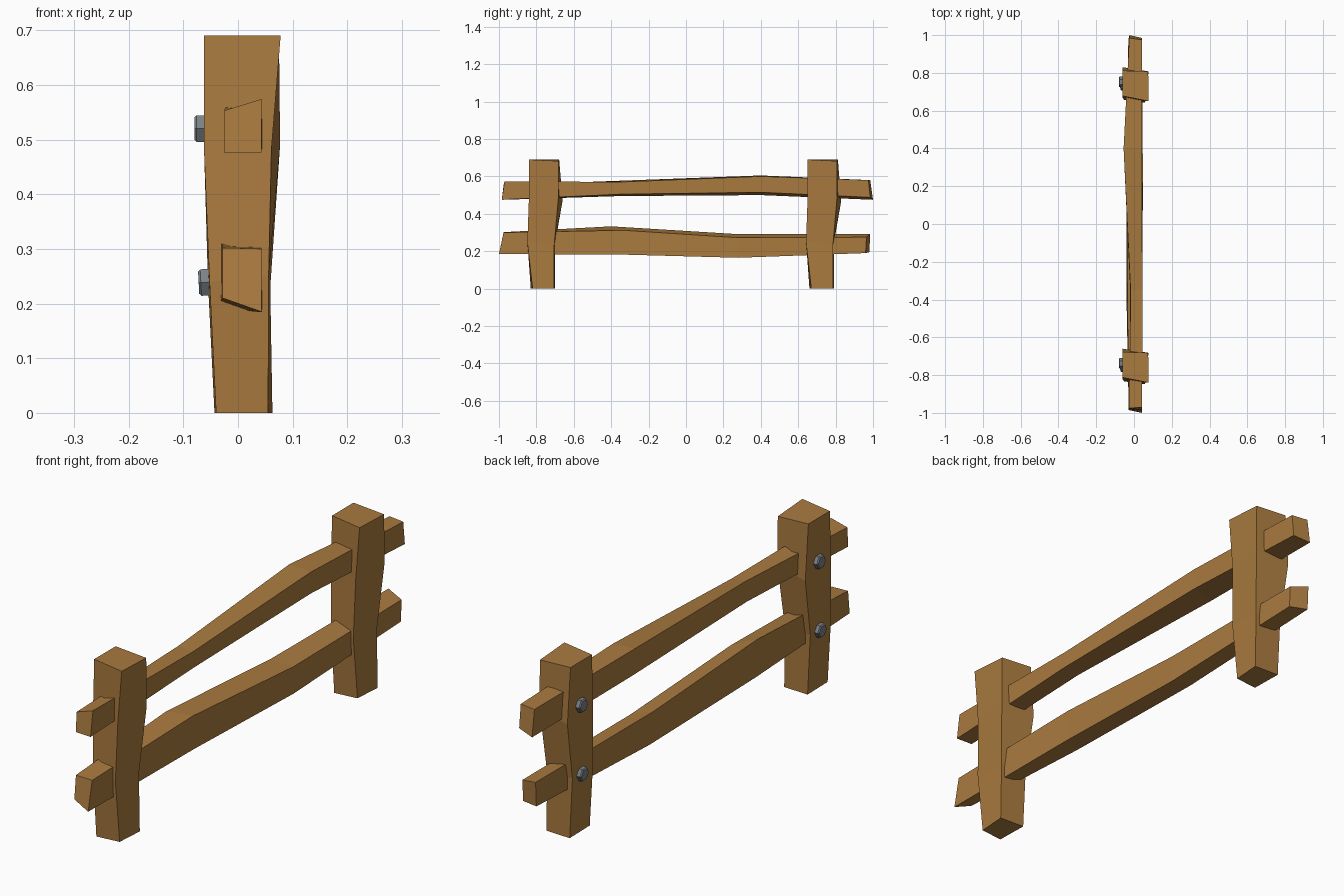
import bpy, bmesh, math
from mathutils import Matrix

if "Cube" in bpy.data.objects:
    bpy.data.objects.remove(bpy.data.objects["Cube"])


def material(name, rgb):
    m = bpy.data.materials.new(name)
    m.diffuse_color = (*rgb, 1)
    m.use_nodes = True
    m.node_tree.nodes["Principled BSDF"].inputs["Base Color"].default_value = m.diffuse_color
    return m


WOOD = material("brown wood", (0.40, 0.195, 0.05))
STEEL = material("grey steel", (0.20, 0.22, 0.24))


def finish(bm, name, mat):
    bmesh.ops.recalc_face_normals(bm, faces=bm.faces)
    me = bpy.data.meshes.new(name)
    bm.to_mesh(me)
    bm.free()
    me.materials.append(mat)
    ob = bpy.data.objects.new(name, me)
    bpy.context.collection.objects.link(ob)
    return ob


def beam(name, rings, shift=0.0):
    """Rough-hewn beam lofted through four-cornered rings."""
    bm = bmesh.new()
    loops = [[bm.verts.new((x, y + shift, z)) for x, y, z in r] for r in rings]
    for a, b in zip(loops, loops[1:]):
        for i in range(4):
            j = (i + 1) % 4
            bm.faces.new((a[i], a[j], b[j], b[i]))
    bm.faces.new(loops[0])
    bm.faces.new(loops[-1])
    return finish(bm, name, WOOD)


def bolt(name, x, y, z, tilt):
    """Hexagonal head, axis along -x, slightly chamfered."""
    bm = bmesh.new()
    bmesh.ops.create_cone(bm, cap_ends=True, segments=6, radius1=0.028,
                          radius2=0.028, depth=0.034)
    bmesh.ops.rotate(bm, verts=bm.verts, matrix=Matrix.Rotation(math.radians(30), 3, 'Z'))
    # put a corner on the y axis so the flats face up and down
    outer = [e for e in bm.edges if all(v.co.z > 0 for v in e.verts)]
    bmesh.ops.bevel(bm, geom=outer, offset=0.004, segments=1, affect='EDGES')
    rot = Matrix.Rotation(math.radians(-90 + tilt), 4, 'Y')
    top = max(v.co.y for v in bm.verts)
    if top < 0.027:
        bmesh.ops.rotate(bm, verts=bm.verts, matrix=Matrix.Rotation(math.radians(30), 3, 'Z'))
    bmesh.ops.transform(bm, verts=bm.verts, matrix=Matrix.Translation((x, y, z)) @ rot)
    return finish(bm, name, STEEL)


# Posts: the same crooked post used twice
post = [
    [(-.040, -.830, 0), (.055, -.820, 0), (.063, -.705, 0), (-.043, -.700, 0)],
    [(-.052, -.833, .24), (.056, -.848, .25), (.059, -.705, .23), (-.055, -.700, .24)],
    [(-.062, -.820, .48), (.061, -.840, .48), (.077, -.682, .49), (-.061, -.660, .47)],
    [(-.062, -.812, .69), (.078, -.840, .69), (.075, -.682, .682), (-.062, -.678, .69)],
]
for side, shift in (("front", 0.0), ("back", 1.49)):
    beam(side + "_post", post, shift)
    bolt(side + "_upper_bolt", -.063, -.738 + shift, .520, 0)
    bolt(side + "_lower_bolt", -.055, -.755 + shift, .239, -3)

# Rails: corners run left top, right top, right bottom, left bottom
beam("upper_rail", [
    [(-.025, -.975, .553), (.043, -.970, .574), (.043, -.985, .476), (-.025, -.980, .475)],
    [(-.018, -.350, .577), (.045, -.350, .570), (.045, -.350, .505), (-.020, -.350, .495)],
    [(-.055, .400, .605), (.040, .400, .600), (.040, .400, .515), (-.050, .400, .500)],
    [(-.025, .985, .580), (.042, .975, .580), (.042, .985, .488), (-.025, 1.00, .475)],
])
beam("lower_rail", [
    [(-.028, -.975, .302), (.043, -.975, .300), (.043, -1.00, .185), (-.028, -.985, .210)],
    [(-.035, -.400, .333), (.040, -.340, .312), (.045, -.340, .182), (-.040, -.380, .190)],
    [(-.032, .250, .293), (.047, .280, .272), (.047, .280, .165), (-.038, .280, .175)],
    [(-.030, .985, .292), (.042, .965, .275), (.042, .960, .190), (-.030, .980, .195)],
])
